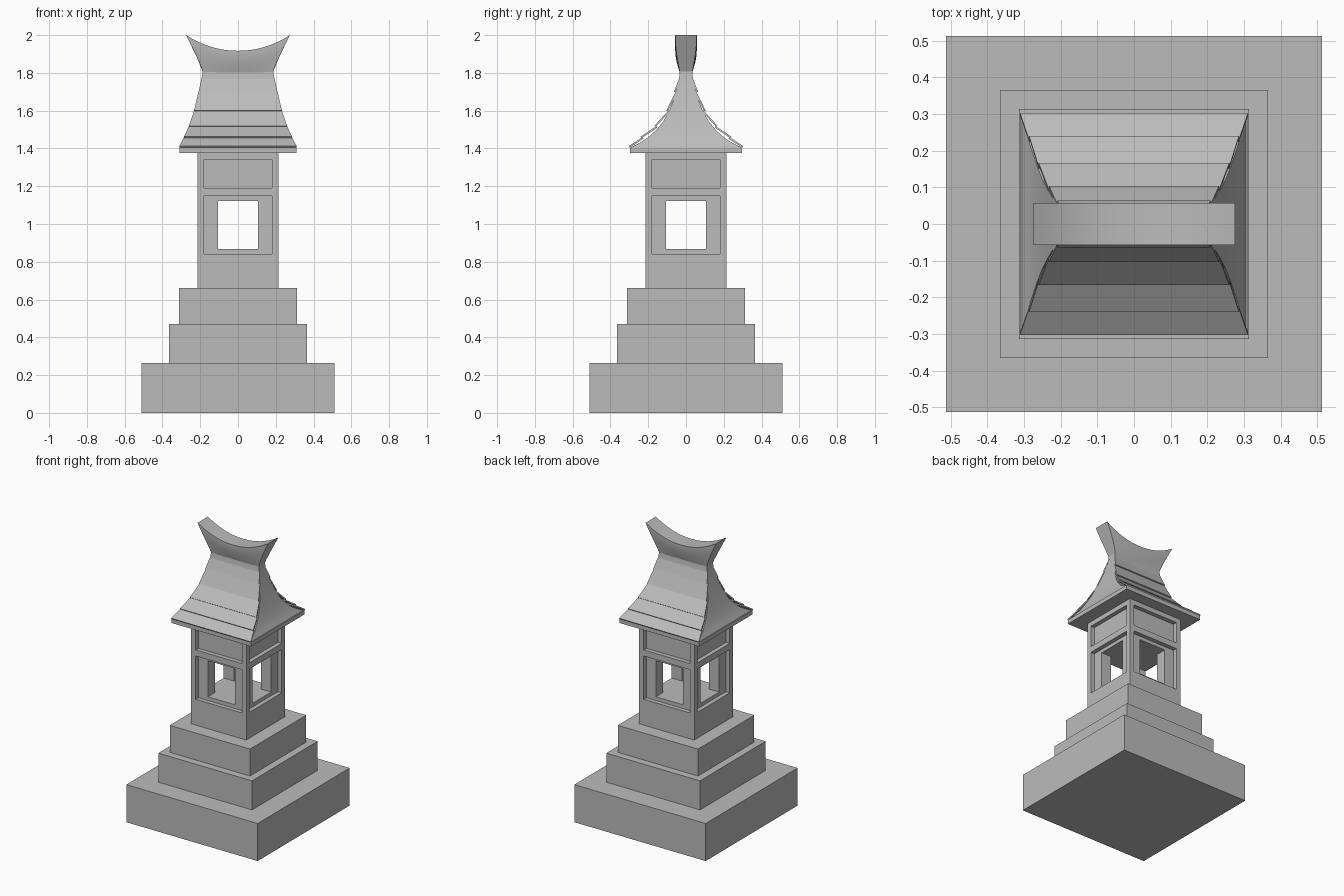
import bpy, bmesh, math
from mathutils import Vector

if "Cube" in bpy.data.objects:
    bpy.data.objects.remove(bpy.data.objects["Cube"])

stone = bpy.data.materials.new("grey stone")
stone.diffuse_color = (0.5, 0.5, 0.5, 1)
stone.use_nodes = True
stone.node_tree.nodes["Principled BSDF"].inputs["Base Color"].default_value = stone.diffuse_color


def finish(name, bm, smooth=None):
    """Turn a bmesh into a named stone object."""
    bmesh.ops.recalc_face_normals(bm, faces=bm.faces[:])
    me = bpy.data.meshes.new(name)
    bm.to_mesh(me)
    bm.free()
    me.materials.append(stone)
    ob = bpy.data.objects.new(name, me)
    bpy.context.collection.objects.link(ob)
    if smooth:
        bpy.ops.object.select_all(action='DESELECT')
        ob.select_set(True)
        bpy.context.view_layer.objects.active = ob
        bpy.ops.object.shade_smooth_by_angle(angle=math.radians(smooth))
    return ob


def loft(bm, rings):
    """Skin a list of equal-length point rings and cap both ends."""
    vs = [[bm.verts.new(p) for p in ring] for ring in rings]
    n = len(vs[0])
    for a, b in zip(vs, vs[1:]):
        for i in range(n):
            j = (i + 1) % n
            bm.faces.new((a[i], a[j], b[j], b[i]))
    bm.faces.new(vs[0][::-1])
    bm.faces.new(vs[-1])


def rect(hx, hy, z):
    return [(-hx, -hy, z), (hx, -hy, z), (hx, hy, z), (-hx, hy, z)]


def block(name, hx, hy, z0, z1):
    bm = bmesh.new()
    loft(bm, [rect(hx, hy, z0), rect(hx, hy, z1)])
    return finish(name, bm)


# Stepped base
block("base_slab", 0.512, 0.512, 0, 0.265)
block("middle_step", 0.365, 0.365, 0.265, 0.47)
block("upper_step", 0.313, 0.313, 0.47, 0.66)

# Lantern body, cut by recessed panels and a cross-shaped light chamber
body = block("lantern_body", 0.215, 0.215, 0.66, 1.376)

bm = bmesh.new()
for k in range(4):
    c, s = [(1, 0), (0, 1), (-1, 0), (0, -1)][k]
    for z0, z1 in ((0.842, 1.147), (1.19, 1.342)):
        corners = [(-0.18, -0.3), (0.18, -0.3), (0.18, -0.185), (-0.18, -0.185)]
        loft(bm, [[(x * c - y * s, x * s + y * c, z) for x, y in corners]
                  for z in (z0, z1)])
panel_cutter = finish("panel_cutter", bm)

bm = bmesh.new()
a, far = 0.105, 0.4
cross = []
for c, s in ((1, 0), (0, 1), (-1, 0), (0, -1)):
    for x, y in ((a, -far), (a, -a), (far, -a)):
        cross.append((x * c - y * s, x * s + y * c))
loft(bm, [[(x, y, z) for x, y in cross] for z in (0.868, 1.122)])
chamber_cutter = finish("chamber_cutter", bm)

for cutter in (panel_cutter, chamber_cutter):
    m = body.modifiers.new(cutter.name, 'BOOLEAN')
    m.operation = 'DIFFERENCE'
    m.solver = 'EXACT'
    m.object = cutter
    cutter.hide_render = True
    cutter.hide_set(True)

# Eave slab and concave roof core
block("eave_slab", 0.311, 0.297, 1.376, 1.406)
bm = bmesh.new()
loft(bm, [rect(*r) for r in (
    (0.306, 0.293, 1.406), (0.292, 0.245, 1.43), (0.280, 0.205, 1.455),
    (0.265, 0.160, 1.495), (0.250, 0.122, 1.54), (0.233, 0.089, 1.60),
    (0.217, 0.064, 1.66), (0.203, 0.047, 1.72), (0.191, 0.036, 1.775),
    (0.185, 0.031, 1.82))])
finish("roof_core", bm, 35)

# Overlapping roof boards on front and back: lower edge (x, y, z)
edges = [(0.311, 0.303, 1.412), (0.286, 0.240, 1.462), (0.260, 0.167, 1.520),
         (0.232, 0.104, 1.600), (0.209, 0.064, 1.700), (0.186, 0.033, 1.800)]
for side, label in ((-1, "front"), (1, "back")):
    for i, (low, high) in enumerate(zip(edges, edges[1:])):
        d = Vector((high[1] - low[1], high[2] - low[2])).normalized()
        n = Vector((d.y, -d.x))                       # outward in (y, z)
        p = Vector(low[1:])
        q = Vector(high[1:]) - n * 0.008 + d * 0.006
        pts = [(p, low[0]), (q, high[0]), (q - n * 0.009, high[0]),
               (p - n * 0.009, low[0])]
        bm = bmesh.new()
        loft(bm, [[(sx * hx, side * v.x, v.y) for v, hx in pts]
                  for sx in (-1, 1)])
        finish(f"{label}_roof_board_{i + 1}", bm)

# Flared ridge with a sagging top
bm = bmesh.new()
rings = []
SEG, LEV = 16, 6
for i in range(SEG + 1):
    u = -1 + 2 * i / SEG
    top = 1.917 + 0.083 * abs(u) ** 2.1
    col = []
    for k in range(LEV + 1):
        t = k / LEV
        z = 1.80 + (top - 1.80) * t
        col.append((u * (0.184 + 0.091 * t ** 1.15),
                    0.032 + 0.025 * math.sin(t * math.pi / 2), z))
    rings.append(col + [(x, -y, z) for x, y, z in reversed(col)])
loft(bm, rings)
finish("ridge", bm, 35)
